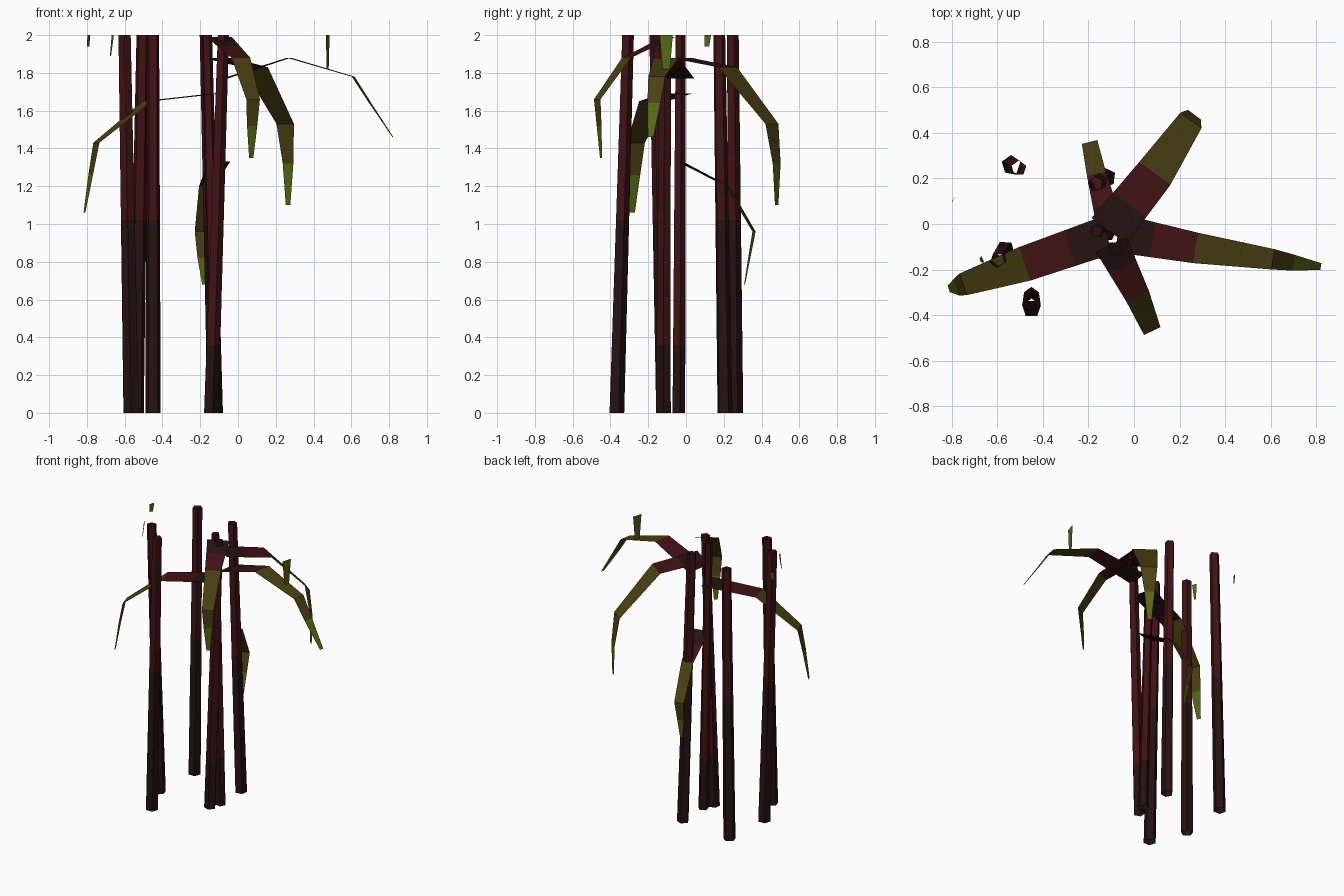
import bpy, math
from mathutils import Vector

if "Cube" in bpy.data.objects:
    bpy.data.objects.remove(bpy.data.objects["Cube"])


def mat(name, r, g, b):
    m = bpy.data.materials.new(name)
    m.diffuse_color = (r, g, b, 1)
    m.use_nodes = True
    m.node_tree.nodes["Principled BSDF"].inputs["Base Color"].default_value = m.diffuse_color
    return m


DARK = mat("dark bark", .019, .006, .006)
RED = mat("red bark", .052, .006, .007)
OLIVE = mat("olive leaf", .070, .052, .006)
GREEN = mat("green leaf", .090, .135, .006)


def make(name, verts, faces, mats, idx):
    me = bpy.data.meshes.new(name)
    me.from_pydata(verts, [], faces)
    for m in mats:
        me.materials.append(m)
    for p, i in zip(me.polygons, idx):
        p.material_index = i
    ob = bpy.data.objects.new(name, me)
    bpy.context.collection.objects.link(ob)
    return ob


# Open five-sided leaning stems, dark below and red above
def stem(name, base, top, r0, r1, split, turn, n=5):
    verts, faces, idx = [], [], []
    for z in (0, split, 2):
        t = z / 2
        c = Vector((*base, 0)).lerp(Vector((*top, 2)), t)
        r = r0 + (r1 - r0) * t
        for k in range(n):
            a = turn + math.tau * k / n
            verts.append(c + Vector((r * math.cos(a), r * math.sin(a), 0)))
    for s in range(2):
        for k in range(n):
            a, b = s * n + k, s * n + (k + 1) % n
            faces.append((a, b, b + n, a + n))
            idx.append(s)
    make(name, verts, faces, [DARK, RED], idx)


# Flat drooping leaf strips: base, knee, elbow, lower bend, tip
def leaf(name, pts, widths):
    pts = [Vector(p) for p in pts]
    pts.insert(1, pts[0].lerp(pts[1], .45))
    widths = list(widths)
    widths.insert(1, widths[0] * .55 + widths[1] * .45)
    d = pts[3] - pts[0]
    side = Vector((-d.y, d.x, 0)).normalized()
    verts = []
    for p, w in zip(pts, widths):
        verts += [p + side * w / 2, p - side * w / 2]
    faces = [(2 * i, 2 * i + 1, 2 * i + 3, 2 * i + 2) for i in range(len(pts) - 1)]
    make(name, verts, faces, [DARK, RED, OLIVE, GREEN], [0, 1, 2, 2, 3])


stem("back_left_stem", (-.54, .26), (-.505, .245), .043, .034, 1.02, .3)
stem("left_stem", (-.565, -.115), (-.60, -.16), .043, .034, 1.02, .9)
stem("front_left_stem", (-.45, -.37), (-.45, -.31), .043, .034, 1.02, math.pi / 2)
stem("back_stem", (-.12, .205), (-.17, .175), .042, .033, 1.02, .5)
stem("middle_stem", (-.115, -.04), (-.165, -.03), .036, .028, .36, .2)
stem("front_stem", (-.145, -.12), (-.08, -.11), .041, .032, .36, 1.2)

leaf("back_right_leaf",
     [(-.11, -.03, 1.88), (.09, .22, 1.83), (.25, .455, 1.53), (.265, .48, 1.32), (.265, .48, 1.10)],
     (.19, .17, .115, .07, .03))
leaf("right_leaf",
     [(-.07, -.04, 1.77), (.27, -.105, 1.88), (.61, -.155, 1.78), (.70, -.17, 1.64), (.82, -.187, 1.46)],
     (.17, .135, .09, .07, .03))
leaf("left_leaf",
     [(-.12, -.05, 1.69), (-.48, -.175, 1.65), (-.75, -.265, 1.43), (-.78, -.278, 1.26), (-.813, -.285, 1.06)],
     (.17, .155, .10, .075, .03))
leaf("front_leaf",
     [(-.10, -.09, 1.99), (.015, -.315, 1.88), (.08, -.47, 1.66), (.075, -.46, 1.52), (.07, -.45, 1.35)],
     (.15, .11, .08, .06, .025))
leaf("low_back_leaf",
     [(-.10, -.03, 1.33), (-.165, .22, 1.20), (-.195, .36, .96), (-.19, .335, .82), (-.18, .31, .68)],
     (.12, .085, .07, .05, .02))


# Loose hanging leaf tips
def leaf_tip(name, top, bottom, top_w, bottom_w):
    t, b = Vector(top), Vector(bottom)
    u, v = Vector(top_w) / 2, Vector(bottom_w) / 2
    make(name, [t - u, t + u, b + v, b - v], [(0, 1, 2, 3)], [GREEN], [0])


leaf_tip("right_tip", (.475, -.105, 2), (.475, -.105, 1.82), (.02, .07, 0), (.01, .04, 0))
leaf_tip("back_left_tip", (-.79, .115, 2), (-.793, .11, 1.94), (.015, .035, 0), (.012, .025, 0))
leaf_tip("left_tip", (-.663, -.155, 2), (-.675, -.16, 1.89), (.012, -.03, 0), (.006, -.015, 0))
